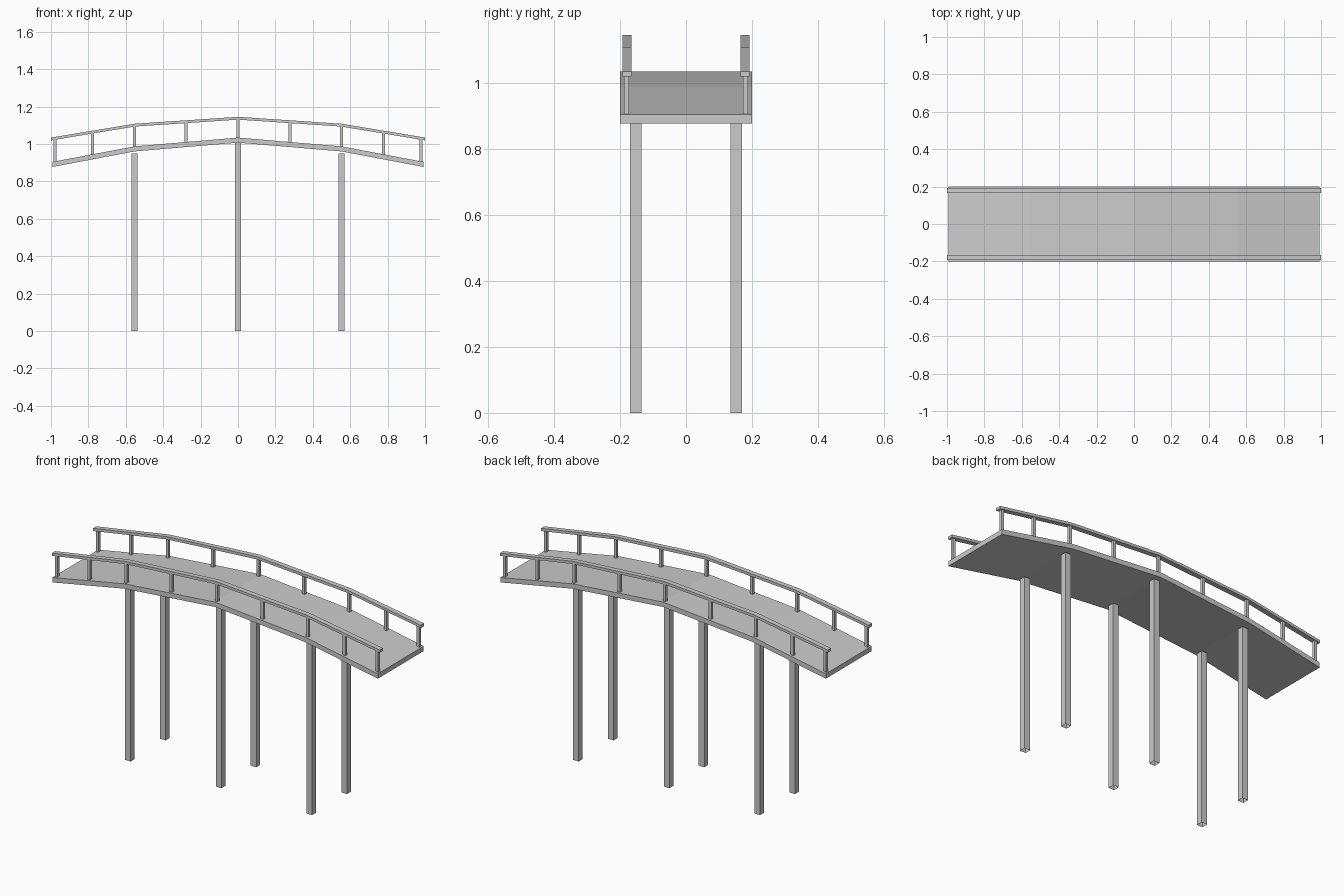
import bpy, bmesh

if "Cube" in bpy.data.objects:
    bpy.data.objects.remove(bpy.data.objects["Cube"])


def make_object(name, bm):
    bmesh.ops.recalc_face_normals(bm, faces=bm.faces)
    mesh = bpy.data.meshes.new(name)
    bm.to_mesh(mesh)
    bm.free()
    obj = bpy.data.objects.new(name, mesh)
    bpy.context.collection.objects.link(obj)
    return obj


def band(name, path, thickness, y0, y1):
    """Sweep a rectangular section along an (x, top z) path."""
    bm = bmesh.new()
    rings = [[bm.verts.new(p) for p in ((x, y0, z), (x, y1, z),
                                        (x, y1, z - thickness), (x, y0, z - thickness))]
             for x, z in path]
    for a, b in zip(rings, rings[1:]):
        for i in range(4):
            j = (i + 1) % 4
            bm.faces.new((a[i], a[j], b[j], b[i]))
    bm.faces.new(rings[0])
    bm.faces.new(rings[-1])
    return make_object(name, bm)


def pillar(name, x, y, width, z0, z1):
    """Open-ended square column."""
    h = width / 2
    bm = bmesh.new()
    low, high = [[bm.verts.new((x + sx * h, y + sy * h, z))
                  for sx, sy in ((-1, -1), (1, -1), (1, 1), (-1, 1))] for z in (z0, z1)]
    for i in range(4):
        j = (i + 1) % 4
        bm.faces.new((low[i], low[j], high[j], high[i]))
    return make_object(name, bm)


def arch(end_x, end_z, knee_z, top_z):
    return [(-end_x, end_z), (-0.553, knee_z), (0, top_z), (0.553, knee_z), (end_x, end_z)]


def height(path, x):
    for (xa, za), (xb, zb) in zip(path, path[1:]):
        if xa <= x <= xb:
            return za + (zb - za) * (x - xa) / (xb - xa)


# Arched walkway
deck_path = arch(0.993, 0.904, 0.987, 1.034)
band("deck", deck_path, 0.027, -0.2, 0.2)

# Handrails and their posts on both sides
rail_path = arch(1.0, 1.034, 1.108, 1.145)
for side, s in (("front", -1), ("back", 1)):
    band(side + "_handrail", rail_path, 0.015, *sorted((s * 0.165, s * 0.193)))
    for i, x in enumerate((-0.978, -0.778, -0.553, -0.278, 0, 0.278, 0.553, 0.778, 0.978)):
        pillar(f"{side}_rail_post_{i}", x, s * 0.18, 0.016,
               height(deck_path, x) - 0.005, height(rail_path, x) - 0.008)

    # Support legs
    for i, (x, top) in enumerate(((-0.553, 0.948), (0, 1.011), (0.553, 0.948))):
        pillar(f"{side}_leg_{i}", x, s * 0.152, 0.034, 0, top)
